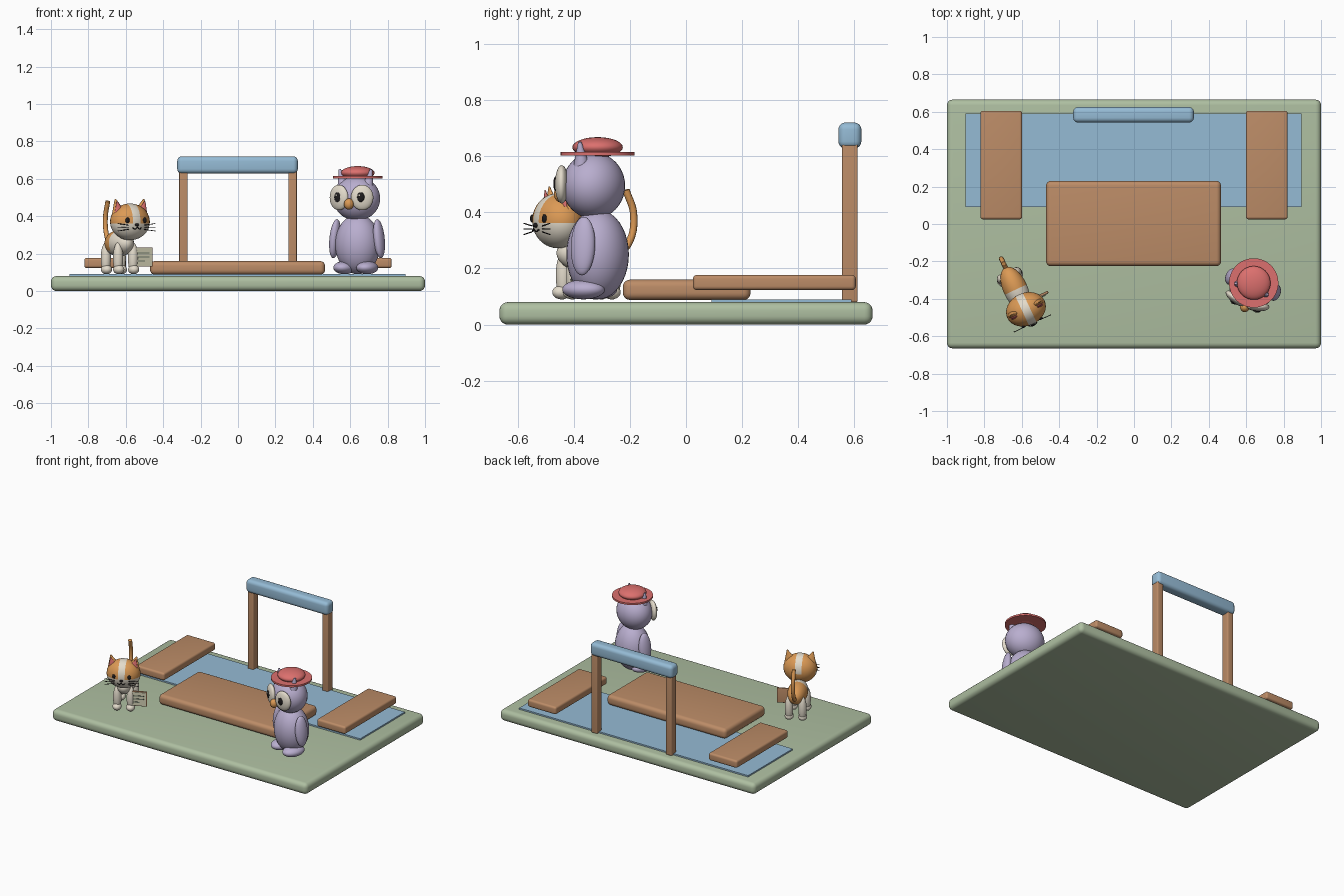
import bpy, bmesh, math
from mathutils import Matrix, Vector

if "Cube" in bpy.data.objects:
    bpy.data.objects.remove(bpy.data.objects["Cube"])


def colour(name, hexcode):
    srgb = [int(hexcode[i:i + 2], 16) / 255 for i in (0, 2, 4)]
    rgba = [c / 12.92 if c < 0.04 else ((c + 0.055) / 1.055) ** 2.4 for c in srgb] + [1]
    m = bpy.data.materials.new(name)
    m.use_nodes = True
    m.diffuse_color = rgba
    m.node_tree.nodes["Principled BSDF"].inputs["Base Color"].default_value = rgba
    return m


GREEN = colour("sage green", "AEBFA1")
BLUE = colour("water blue", "95BBD5")
BROWN = colour("wood brown", "BC8C67")
LILAC = colour("lilac", "B9AECF")
CORAL = colour("coral red", "DC706E")
CREAM = colour("cream", "E3DBCB")
ORANGE = colour("ginger orange", "DC9A55")
BLACK = colour("near black", "1E1B1C")
PAPER = colour("paper", "D3D0B4")
INK = colour("ink grey", "6F7A6B")

WORLD = Matrix.Identity(4)


def turned(x, y, degrees):
    return Matrix.Translation((x, y, 0)) @ Matrix.Rotation(math.radians(degrees), 4, "Z")


def finish(name, bm, mats, frame, smooth=True):
    me = bpy.data.meshes.new(name)
    bm.to_mesh(me)
    bm.free()
    ob = bpy.data.objects.new(name, me)
    bpy.context.collection.objects.link(ob)
    for m in mats:
        me.materials.append(m)
    ob.matrix_world = frame
    if smooth:
        bpy.ops.object.select_all(action="DESELECT")
        ob.select_set(True)
        bpy.context.view_layer.objects.active = ob
        bpy.ops.object.shade_smooth_by_angle(angle=math.radians(40))
    return ob


def placed(frame, loc, rot=(0, 0, 0)):
    m = Matrix.Translation(loc)
    for angle, axis in zip(reversed(rot), "ZYX"):
        m = m @ Matrix.Rotation(math.radians(angle), 4, axis)
    return frame @ m


def box(name, lo, hi, mat, bevel=0, frame=WORLD):
    lo, hi = Vector(lo), Vector(hi)
    bm = bmesh.new()
    bmesh.ops.create_cube(bm, size=1, matrix=Matrix.Diagonal((*(hi - lo), 1)))
    if bevel:
        bmesh.ops.bevel(bm, geom=bm.edges[:], offset=bevel, segments=5,
                        profile=0.5, affect="EDGES")
    return finish(name, bm, [mat], placed(frame, (lo + hi) / 2))


def ball(name, loc, radii, mat, frame, rot=(0, 0, 0), second=None, cuts=(), rule=None):
    """Ellipsoid; cuts are planes on the unit sphere, rule picks the second colour."""
    bm = bmesh.new()
    bmesh.ops.create_uvsphere(bm, u_segments=32, v_segments=20, radius=1)
    for co, no in cuts:
        bmesh.ops.bisect_plane(bm, geom=bm.verts[:] + bm.edges[:] + bm.faces[:],
                               plane_co=co, plane_no=no)
    if rule:
        for f in bm.faces:
            f.material_index = int(rule(f.calc_center_median()))
    bmesh.ops.scale(bm, vec=radii, verts=bm.verts)
    return finish(name, bm, [mat, second] if second else [mat], placed(frame, loc, rot))


def cone(name, loc, r1, r2, depth, mat, frame, rot=(0, 0, 0), flat=1, sides=24):
    bm = bmesh.new()
    bmesh.ops.create_cone(bm, cap_ends=True, segments=sides, radius1=r1, radius2=r2, depth=depth)
    bmesh.ops.scale(bm, vec=(1, flat, 1), verts=bm.verts)
    return finish(name, bm, [mat], placed(frame, loc, rot))


def tube(name, points, radius, mat, frame):
    cu = bpy.data.curves.new(name, "CURVE")
    cu.dimensions = "3D"
    cu.bevel_depth, cu.bevel_resolution, cu.use_fill_caps = radius, 3, True
    sp = cu.splines.new("BEZIER")
    sp.bezier_points.add(len(points) - 1)
    for p, co in zip(sp.bezier_points, points):
        p.co = co
        p.handle_left_type = p.handle_right_type = "AUTO"
    cu.materials.append(mat)
    ob = bpy.data.objects.new(name, cu)
    bpy.context.collection.objects.link(ob)
    ob.matrix_world = frame


SIDES = (("left", 1), ("right", -1))

# Ground, pond, platform, planks and gate
box("ground_slab", (-1, -0.665, 0), (1, 0.665, 0.08), GREEN, 0.03)
box("pond", (-0.9, 0.09, 0.075), (0.895, 0.59, 0.09), BLUE)
box("centre_platform", (-0.47, -0.225, 0.088), (0.465, 0.23, 0.16), BROWN, 0.025)
for side, s in SIDES:
    box(side + "_plank", (s * 0.71 - 0.112, 0.025, 0.123), (s * 0.71 + 0.112, 0.605, 0.177),
        BROWN, 0.014)
    box(side + "_post", (s * 0.292 - 0.023, 0.556, 0.08), (s * 0.292 + 0.023, 0.612, 0.66),
        BROWN, 0.006)
box("gate_beam", (-0.325, 0.543, 0.628), (0.32, 0.625, 0.72), BLUE, 0.025)

# Owl body and head
owl = turned(0.64, -0.315, -20)
ball("owl_body", (0, 0, 0.25), (0.122, 0.11, 0.16), LILAC, owl)
ball("owl_head", (0, -0.015, 0.495), (0.128, 0.11, 0.118), LILAC, owl)
for side, s in SIDES:
    ball(side + "_wing", (s * 0.125, -0.01, 0.28), (0.028, 0.045, 0.105), LILAC, owl, (0, -s * 6, 0))
    ball(side + "_owl_foot", (s * 0.065, -0.03, 0.125), (0.056, 0.078, 0.035), LILAC, owl)
    ball(side + "_eye_disc", (s * 0.066, -0.112, 0.5), (0.06, 0.024, 0.068), CREAM, owl, (0, 0, s * 18))
    ball(side + "_pupil", (s * 0.066, -0.134, 0.502), (0.02, 0.009, 0.026), BLACK, owl, (0, 0, s * 10))
    ball(side + "_eye_glint", (s * 0.066 - 0.005, -0.142, 0.512), (0.005, 0.003, 0.006), CREAM, owl)
    cone(side + "_ear_tuft", (s * 0.08, -0.035, 0.607), 0.03, 0.006, 0.09, LILAC, owl, (0, s * 12, 0))
ball("beak", (0, -0.138, 0.465), (0.026, 0.026, 0.03), ORANGE, owl)

# Owl hat
cone("hat_brim", (0, 0, 0.609), 0.132, 0.132, 0.012, CORAL, owl, sides=48)
ball("hat_crown", (0, 0, 0.632), (0.09, 0.09, 0.036), CORAL, owl)

# Cat body: ginger back, pale chest and belly
cat = turned(-0.635, -0.345, 25)
ball("cat_body", (0, 0, 0.255), (0.065, 0.125, 0.07), ORANGE, cat, (0, 0, 0), CREAM,
     [((0, -0.05, 0), (0, 1, 0)), ((0, 0, -0.55), (0, 0, 1))],
     lambda c: c.y < -0.05 or c.z < -0.55)
for side, s in SIDES:
    for end, y in (("front", -0.08), ("back", 0.075)):
        name = side + "_" + end
        ball(name + "_leg", (s * 0.044, y, 0.175), (0.027, 0.028, 0.085), CREAM, cat)
        ball(name + "_paw", (s * 0.044, y - 0.008, 0.115), (0.029, 0.034, 0.025), CREAM, cat)
tube("cat_tail", [(0, 0.105, 0.245), (0, 0.155, 0.29), (0, 0.175, 0.39), (0, 0.145, 0.48)],
     0.013, ORANGE, cat)

# Cat head: pale muzzle and a centre blaze
ball("cat_head", (0.005, -0.125, 0.37), (0.11, 0.088, 0.098), ORANGE, cat, (0, 0, 0), CREAM,
     [((0.2, 0, 0), (1, 0, 0)), ((-0.2, 0, 0), (1, 0, 0)),
      ((0, 0, -0.08), (0, 0, 1)), ((0, 0.3, 0), (0, 1, 0))],
     lambda c: abs(c.x) < 0.2 and c.z > -0.08 or c.z < -0.08 and c.y < 0.3)
for side, s in SIDES:
    cone(side + "_cat_ear", (0.005 + s * 0.075, -0.12, 0.455), 0.038, 0.004, 0.075, ORANGE, cat,
         (0, s * 14, 0), 0.55)
    cone(side + "_inner_ear", (0.005 + s * 0.076, -0.137, 0.453), 0.026, 0.003, 0.055, CORAL, cat,
         (0, s * 14, 0), 0.4)
    ball(side + "_cat_eye", (0.005 + s * 0.05, -0.202, 0.378), (0.012, 0.008, 0.015), BLACK, cat)
    tube(side + "_mouth", [(0.005, -0.221, 0.342), (0.005 + s * 0.012, -0.218, 0.332),
                           (0.005 + s * 0.026, -0.212, 0.338)], 0.0025, BLACK, cat)
    for i in range(3):
        z = 0.352 - i * 0.011
        tube(f"{side}_whisker_{i + 1}", [(0.005 + s * 0.045, -0.207, z),
             (0.005 + s * 0.11, -0.208, z + 0.009 - i * 0.009)], 0.002, BLACK, cat)
ball("cat_nose", (0.005, -0.213, 0.354), (0.011, 0.009, 0.008), BLACK, cat)

# Card held beside the cat
card = placed(cat, (0.098, -0.09, 0.182))
box("card_board", (-0.054, -0.006, -0.052), (0.054, 0.006, 0.052), BROWN, 0.003, card)
box("card_paper", (-0.049, -0.01, -0.047), (0.049, -0.005, 0.047), PAPER, 0, card)
for i, w in enumerate((0.034, 0.034, 0.02)):
    z = 0.022 - i * 0.022
    box(f"card_line_{i + 1}", (-0.034, -0.013, z - 0.003), (-0.034 + 2 * w, -0.009, z + 0.003),
        INK, 0, card)
